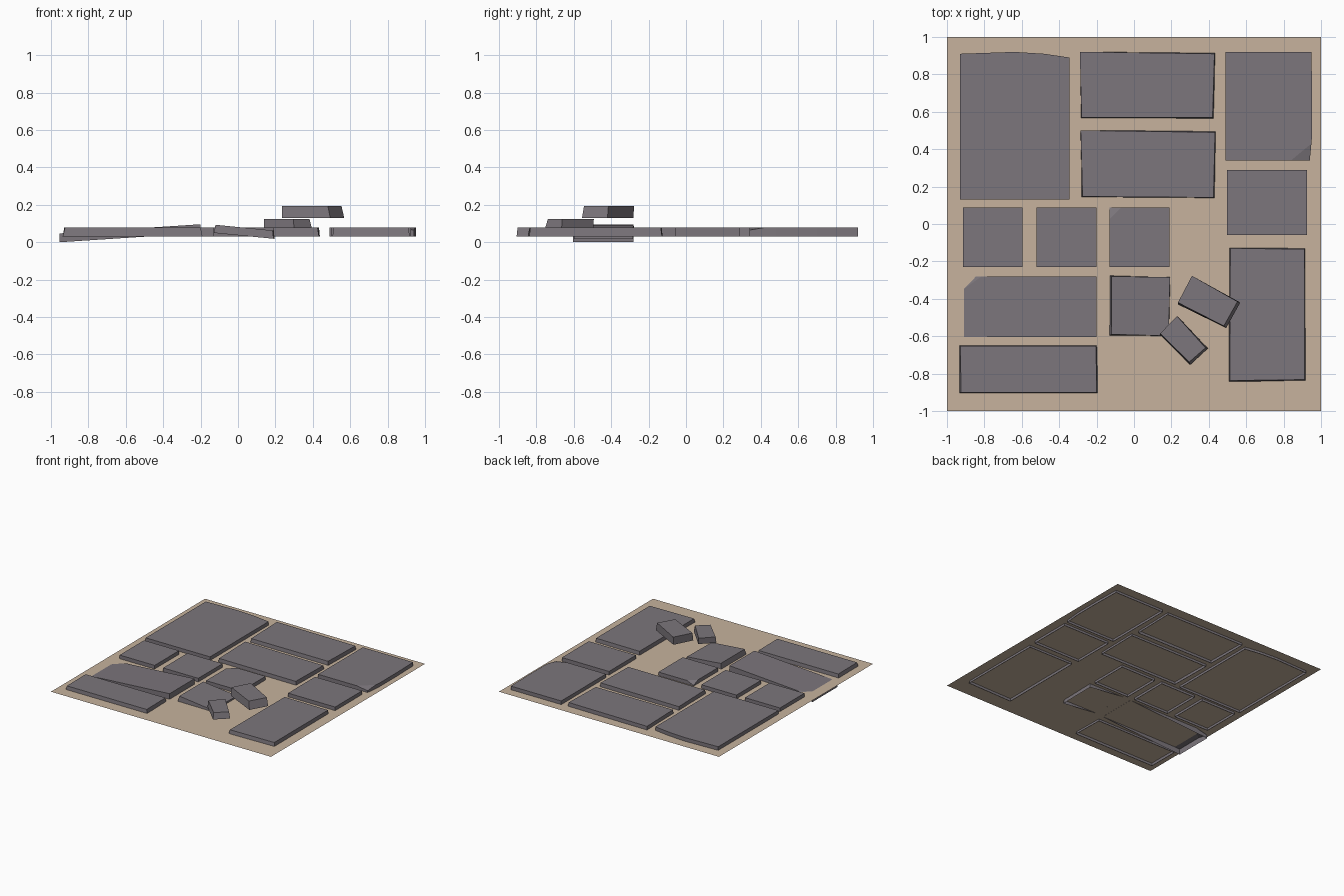
import bpy, bmesh

if "Cube" in bpy.data.objects:
    bpy.data.objects.remove(bpy.data.objects["Cube"])

def material(name, rgb):
    m = bpy.data.materials.new(name)
    m.diffuse_color = (*rgb, 1)
    m.use_nodes = True
    m.node_tree.nodes["Principled BSDF"].inputs["Base Color"].default_value = m.diffuse_color
    return m

STONE = material("stone", (0.20, 0.18, 0.20))
SAND = material("sand", (0.57, 0.45, 0.34))

def finish(name, bm, mat):
    me = bpy.data.meshes.new(name)
    bm.to_mesh(me)
    bm.free()
    me.materials.append(mat)
    ob = bpy.data.objects.new(name, me)
    bpy.context.collection.objects.link(ob)

def slab(name, top, base=None, z0=0.03, z1=0.08, slope=0.0, closed=False, chip=None):
    """Prism with counter-clockwise outlines; chip = (corner index, size x, size y, drop)."""
    base = base or top
    bm = bmesh.new()
    pts = [(x, y, z1) for x, y in top]
    low = [(x, y, z0) for x, y in base]
    if chip:
        i, sx, sy, drop = chip
        x, y, z = pts[i]
        px, nx = pts[i - 1], pts[(i + 1) % len(pts)]
        def toward(p):
            dx, dy = p[0] - x, p[1] - y
            d = (sx if abs(dx) > abs(dy) else sy) / max(abs(dx), abs(dy))
            return (x + dx * d, y + dy * d)
        a, b = toward(px), toward(nx)
        pts[i:i + 1] = [(*a, z1), (x, y, z1 - drop), (*b, z1)]
        low[i:i + 1] = [(*a, z0), (x, y, z0), (*b, z0)]
    x0 = min(p[0] for p in low)
    up = [bm.verts.new((x, y, z + slope * (x - x0))) for x, y, z in pts]
    dn = [bm.verts.new((x, y, z + slope * (x - x0))) for x, y, z in low]
    n = len(up)
    if chip:
        bm.faces.new(up[chip[0]:chip[0] + 3])
        bm.faces.new(up[:chip[0] + 1] + up[chip[0] + 2:])
    else:
        bm.faces.new(up)
    for k in range(n):
        j = (k + 1) % n
        bm.faces.new((dn[k], dn[j], up[j], up[k]))
    if closed:
        bm.faces.new(dn[::-1])
    finish(name, bm, STONE)

def rect(x0, x1, y0, y1):
    return [(x0, y0), (x1, y0), (x1, y1), (x0, y1)]

# Sandy ground sheet
bm = bmesh.new()
bm.faces.new([bm.verts.new((x, y, 0.05)) for x, y in rect(-1, 1, -1, 1)])
finish("ground_sheet", bm, SAND)

# Large slabs along the back
slab("back_left_slab", [(-0.93, 0.13), (-0.345, 0.13), (-0.345, 0.89),
                        (-0.48, 0.91), (-0.64, 0.92), (-0.93, 0.91)])
slab("back_middle_slab", [(-0.28, 0.57), (0.42, 0.57), (0.43, 0.91), (-0.29, 0.92)],
     [(-0.285, 0.565), (0.428, 0.56), (0.435, 0.915), (-0.29, 0.92)])
slab("centre_slab", [(-0.275, 0.147), (0.425, 0.142), (0.433, 0.49), (-0.285, 0.50)],
     [(-0.283, 0.143), (0.433, 0.138), (0.438, 0.497), (-0.287, 0.50)])
slab("back_right_slab", [(0.49, 0.34), (0.94, 0.34), (0.953, 0.48), (0.953, 0.70),
                         (0.948, 0.92), (0.49, 0.92)], chip=(1, 0.10, 0.09, 0.015))

# Right column slabs
slab("right_middle_slab", rect(0.497, 0.925, -0.06, 0.29))
slab("right_front_slab", [(0.512, -0.837), (0.912, -0.832), (0.912, -0.135), (0.515, -0.13)],
     [(0.505, -0.847), (0.918, -0.838), (0.915, -0.128), (0.508, -0.125)])

# Row of square pavers
slab("square_paver_1", rect(-0.915, -0.597, -0.23, 0.087))
slab("square_paver_2", rect(-0.52, -0.20, -0.23, 0.087))
slab("square_paver_3", rect(-0.13, 0.19, -0.23, 0.087), chip=(3, 0.06, 0.06, 0.025))

# Front-left slabs and the two tilted ones
slab("front_left_slab", [(-0.925, -0.90), (-0.20, -0.90), (-0.203, -0.652), (-0.928, -0.652)],
     [(-0.937, -0.906), (-0.19, -0.906), (-0.197, -0.646), (-0.938, -0.646)])
slab("tilted_long_slab", rect(-0.955, -0.20, -0.603, -0.28), z0=0.0, z1=0.047,
     slope=0.065, chip=(3, 0.14, 0.10, 0.02))
slab("tilted_square_paver", [(-0.12, -0.59), (0.185, -0.598), (0.192, -0.285), (-0.12, -0.28)],
     [(-0.13, -0.595), (0.19, -0.60), (0.195, -0.283), (-0.128, -0.276)],
     z0=0.05, z1=0.094, slope=-0.098)

# Loose stones lying on top
slab("small_loose_stone", [(0.14, -0.585), (0.295, -0.738), (0.382, -0.662), (0.23, -0.493)],
     [(0.138, -0.592), (0.30, -0.753), (0.395, -0.665), (0.235, -0.495)],
     z0=0.075, z1=0.125, closed=True)
slab("large_loose_stone", [(0.235, -0.42), (0.48, -0.545), (0.553, -0.415), (0.31, -0.277)],
     [(0.235, -0.43), (0.493, -0.556), (0.568, -0.42), (0.312, -0.282)],
     z0=0.13, z1=0.195, closed=True)
